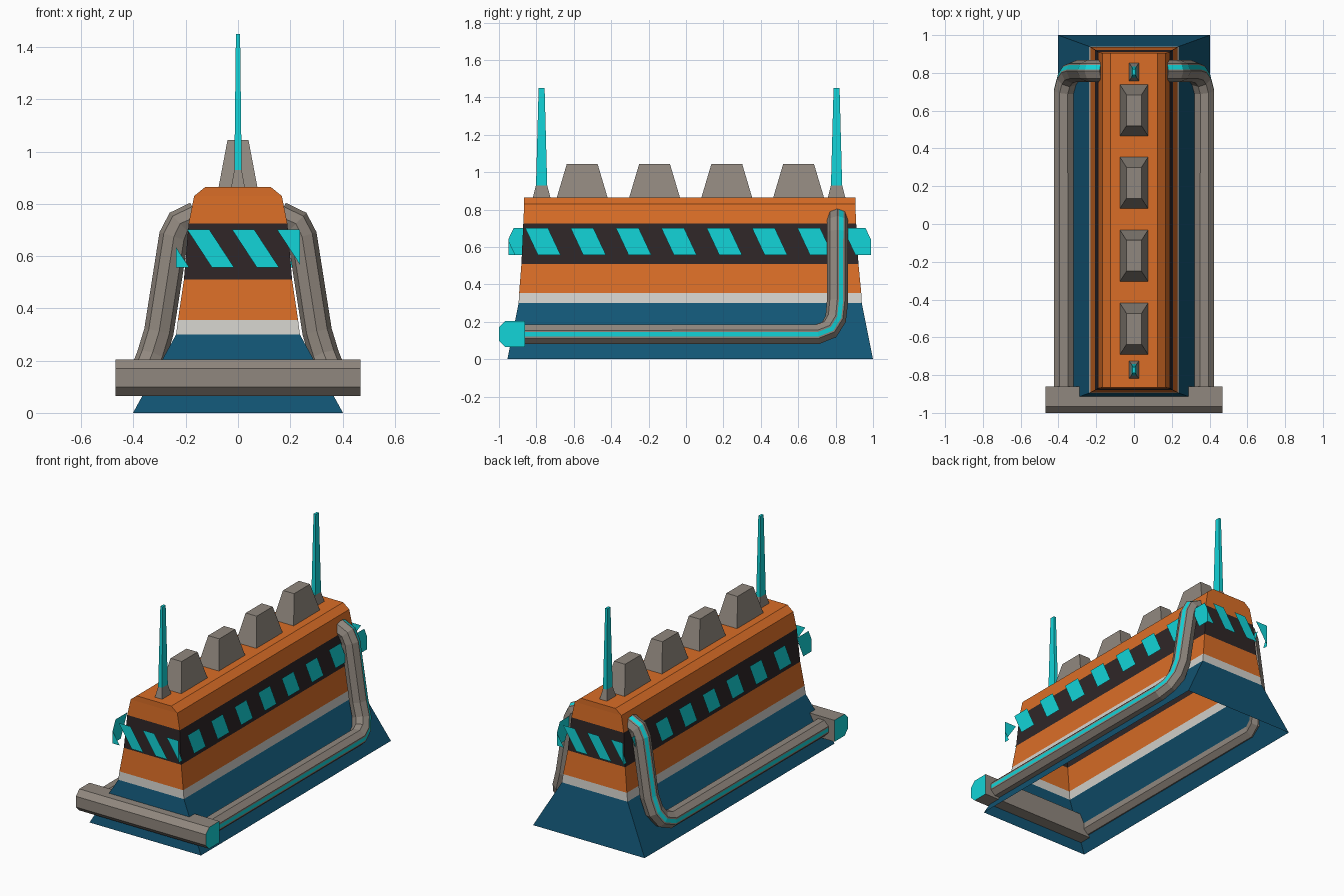
import bpy, bmesh, math
from mathutils import Vector, Matrix

if "Cube" in bpy.data.objects:
    bpy.data.objects.remove(bpy.data.objects["Cube"])


def mat(name, rgb):
    m = bpy.data.materials.new(name)
    m.diffuse_color = (*rgb, 1)
    m.use_nodes = True
    m.node_tree.nodes["Principled BSDF"].inputs["Base Color"].default_value = m.diffuse_color
    return m


ORANGE = mat("orange", (0.70, 0.155, 0.020))
BLUE = mat("deep_blue", (0.006, 0.090, 0.175))
WHITE = mat("off_white", (0.66, 0.65, 0.61))
DARK = mat("dark_brown", (0.028, 0.019, 0.020))
CYAN = mat("cyan", (0.006, 0.66, 0.69))
GREY = mat("warm_grey", (0.28, 0.245, 0.21))


def finish(name, bm, mats, fix=True):
    if fix:
        bmesh.ops.recalc_face_normals(bm, faces=bm.faces)
    me = bpy.data.meshes.new(name)
    bm.to_mesh(me)
    bm.free()
    for m in mats:
        me.materials.append(m)
    ob = bpy.data.objects.new(name, me)
    bpy.context.collection.objects.link(ob)
    return ob


def skin(bm, loops, colour, closed_start=True):
    """Join successive point loops with quads; colour(segment, side) gives the slot."""
    vs = [[bm.verts.new(p) for p in loop] for loop in loops]
    n = len(vs[0])
    for i in range(len(vs) - 1):
        for k in range(n):
            j = (k + 1) % n
            f = bm.faces.new((vs[i][k], vs[i][j], vs[i + 1][j], vs[i + 1][k]))
            f.material_index = colour(i, k)
    bm.faces.new(vs[-1]).material_index = colour(len(vs) - 2, -1)
    if closed_start:
        bm.faces.new(vs[0][::-1]).material_index = colour(0, -1)


def ring(z, hx, y0, y1):
    return [(-hx, y0, z), (hx, y0, z), (hx, y1, z), (-hx, y1, z)]


# Hollow body shell, open underneath, banded by height
bm = bmesh.new()
levels = [(0, .402, -.955, 1.0), (.30, .237, -.895, .94), (.355, .230, -.892, .937),
          (.51, .207, -.880, .922), (.725, .189, -.870, .910),
          (.83, .168, -.865, .905), (.865, .125, -.865, .905)]
bands = [0, 1, 2, 3, 2, 2]
skin(bm, [ring(*l) for l in levels], lambda i, k: bands[i], False)
finish("body_shell", bm, [BLUE, WHITE, ORANGE, DARK])

# Row of tapered roof studs
for n, y in enumerate((-.555, -.168, .218, .602)):
    bm = bmesh.new()
    skin(bm, [ring(.86, .075, y - .137, y + .137), ring(1.045, .04, y - .082, y + .082)],
         lambda i, k: 0)
    finish(f"roof_stud_{n}", bm, [GREY])

# Antennas with a grey foot
for name, y in (("front", -.772), ("back", .805)):
    bm = bmesh.new()
    parts = [(.86, .027, .048), (.93, .014, .030), (1.45, .008, .016)]
    skin(bm, [ring(z, hx, y - hy, y + hy) for z, hx, hy in parts], lambda i, k: i)
    finish(name + "_antenna", bm, [GREY, CYAN])

# Front bumper: chamfered bar with cyan end insets
bm = bmesh.new()
prof = [(-1.0, .10), (-.965, .065), (-.86, .065), (-.86, .205), (-.965, .205), (-1.0, .17)]
skin(bm, [[(x, y, z) for y, z in prof] for x in (-.468, .468)], lambda i, k: 0)
bm.faces.ensure_lookup_table()
ends = [f for f in bm.faces if len(f.verts) == 6]
bmesh.ops.inset_individual(bm, faces=ends, thickness=.03)
for f in ends:
    f.material_index = 1
finish("front_bumper", bm, [GREY, CYAN])

# Side pipes: octagon swept along a path, cyan line down the outer face
path = [Vector(p) for p in (
    (.372, -.92, .133), (.372, .70, .133), (.355, .765, .158), (.332, .80, .215),
    (.303, .81, .31), (.246, .81, .675), (.222, .81, .725), (.160, .81, .752))]
R = .057
octagon = [(R * math.cos(a), R * math.sin(a))
           for a in (math.radians(22.5 + 45 * k) for k in range(8))]
face = octagon[0][0]
section = octagon + [(face, -.012), (face, .012)]
loops, t_old, normal = [], Vector((0, 1, 0)), Vector((1, 0, 0))
for i, p in enumerate(path):
    a = (p - path[i - 1]).normalized() if i else Vector()
    b = (path[i + 1] - p).normalized() if i < len(path) - 1 else Vector()
    t = (a + b).normalized()
    normal = t_old.rotation_difference(t) @ normal
    t_old = t
    side = t.cross(normal)
    loops.append([p + normal * u + side * v for u, v in section])
for name, sx in (("right", 1), ("left", -1)):
    bm = bmesh.new()
    skin(bm, [[(sx * q.x, q.y, q.z) for q in l] for l in loops],
         lambda i, k: 1 if k == 8 else 0)
    finish(name + "_pipe", bm, [GREY, CYAN])

# Hazard stripes: slanted plates on four upright planes standing off the body
HX, Y0, Y1, ZB, ZT = .238, -.95, .988, .557, .702


def stripes(name, length, first, width, slant, period, origin, turn):
    bm = bmesh.new()
    u = first - period
    while u < length:
        bm.faces.new([bm.verts.new(c) for c in (
            (u + slant, 0, ZB), (u + slant + width, 0, ZB), (u + width, 0, ZT), (u, 0, ZT))])
        u += period
    for co, no in (((0, 0, 0), (-1, 0, 0)), ((length, 0, 0), (1, 0, 0))):
        bmesh.ops.bisect_plane(bm, geom=bm.verts[:] + bm.edges[:] + bm.faces[:],
                               plane_co=co, plane_no=no, clear_outer=True)
    bm.transform(Matrix.Translation(origin) @ Matrix.Rotation(math.radians(turn), 4, 'Z'))
    finish(name, bm, [CYAN], False)


short = (2 * HX, .043, .085, .095, .172)
long = (Y1 - Y0, .09, .122, .068, .2425)
stripes("front_stripes", *short, (-HX, Y0, 0), 0)
stripes("right_stripes", *long, (HX, Y0, 0), 90)
stripes("back_stripes", *short, (HX, Y1, 0), 180)
stripes("left_stripes", *long, (-HX, Y1, 0), 270)
